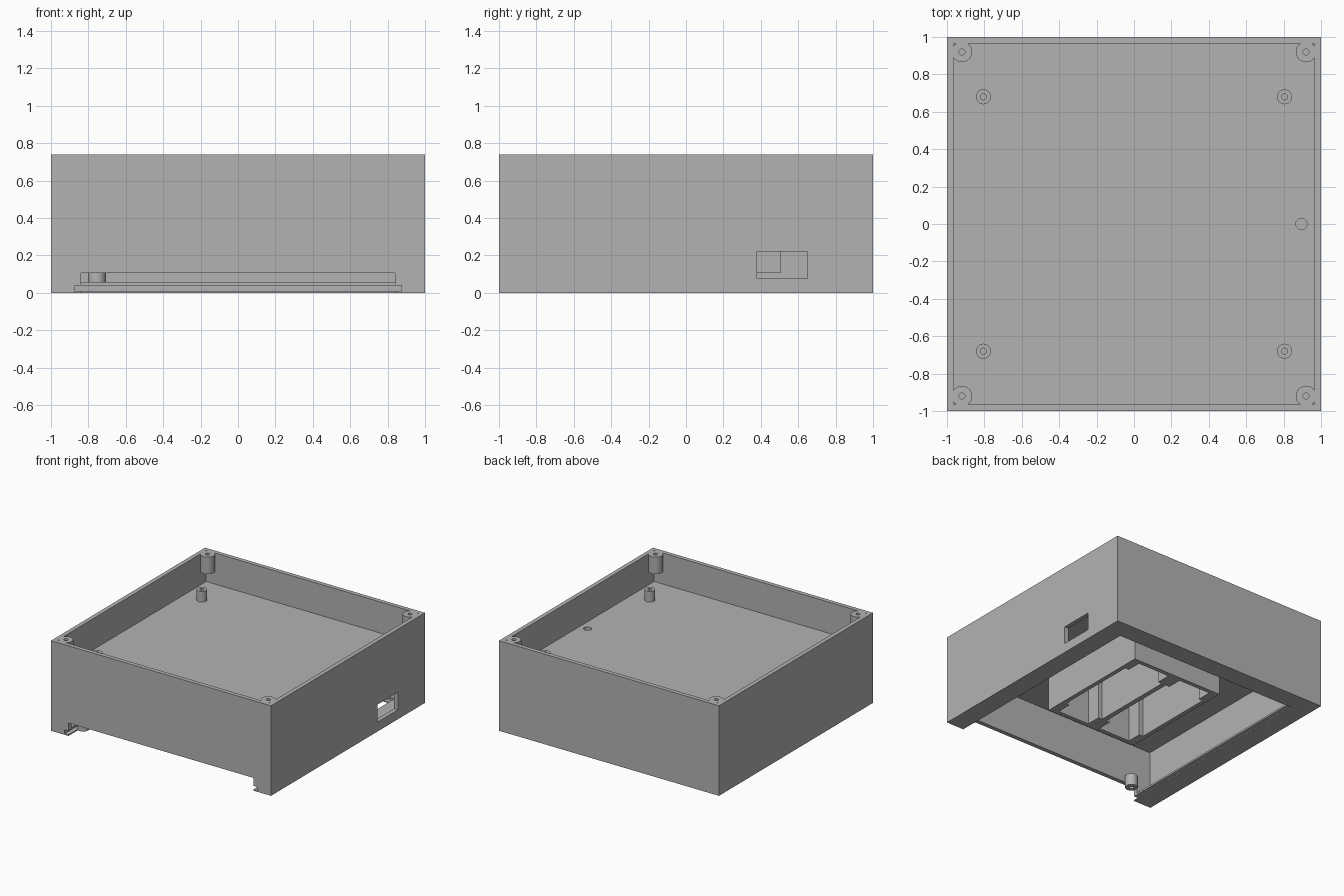
import bpy, bmesh, math

if "Cube" in bpy.data.objects:
    bpy.data.objects.remove(bpy.data.objects["Cube"])

gray = bpy.data.materials.new("plain_gray")
gray.diffuse_color = (0.45, 0.45, 0.45, 1)
gray.use_nodes = True
gray.node_tree.nodes["Principled BSDF"].inputs["Base Color"].default_value = gray.diffuse_color


def make(name, bm):
    bmesh.ops.recalc_face_normals(bm, faces=bm.faces)
    me = bpy.data.meshes.new(name)
    bm.to_mesh(me)
    bm.free()
    me.materials.append(gray)
    ob = bpy.data.objects.new(name, me)
    bpy.context.collection.objects.link(ob)
    return ob


def box(name, x, y, z):
    """Box from (min, max) ranges."""
    bm = bmesh.new()
    bmesh.ops.create_cube(bm, size=1)
    for v in bm.verts:
        v.co = [r[0] if c < 0 else r[1] for c, r in zip(v.co, (x, y, z))]
    return make(name, bm)


def cyl(name, x, y, r, z0, z1, n=32):
    bm = bmesh.new()
    bmesh.ops.create_cone(bm, cap_ends=True, segments=n, radius1=r, radius2=r, depth=z1 - z0)
    bmesh.ops.translate(bm, verts=bm.verts, vec=(x, y, (z0 + z1) / 2))
    return make(name, bm)


def combine(ob, others, op):
    """Apply booleans to ob and discard the helper solids."""
    for o in others:
        m = ob.modifiers.new("cut", 'BOOLEAN')
        m.operation, m.object, m.solver = op, o, 'EXACT'
    bpy.context.view_layer.update()
    ev = ob.evaluated_get(bpy.context.evaluated_depsgraph_get())
    me = bpy.data.meshes.new_from_object(ev)
    ob.modifiers.clear()
    ob.data = me
    for o in others:
        bpy.data.objects.remove(o)


def smooth(ob):
    bpy.ops.object.select_all(action='DESELECT')
    ob.select_set(True)
    bpy.context.view_layer.objects.active = ob
    bpy.ops.object.shade_smooth_by_angle(angle=math.radians(30))


H, IN = 0.74, 0.965            # height, inner wall distance
CEIL, FLOOR = 0.45, 0.485      # middle plate
corners = [(sx, sy) for sx in (-1, 1) for sy in (-1, 1)]

# Case: upper tray, lower bay, bottom opening, lid slot, front cut-out, side window
case = box("case", (-1, 1), (-1, 1), (0, H))
combine(case, [
    box("tray", (-IN, IN), (-IN, IN), (FLOOR, H + 0.1)),
    box("bay", (-IN, IN), (-IN, IN), (0.055, CEIL)),
    box("opening", (-0.84, 0.84), (-1.1, 0.84), (-0.1, 0.08)),
    box("front_cut", (-0.84, 0.84), (-1.1, -0.93), (-0.1, 0.105)),
    box("lid_slot", (-0.875, 0.875), (-1.1, 0.875), (0.01, 0.04)),
    box("window", (0.9, 1.1), (0.38, 0.65), (0.077, 0.222)),
    cyl("wire_hole", 0.895, 0, 0.03, 0.4, 0.6),
], 'DIFFERENCE')

# Corner screw posts, hanging from the top edge
combine(case, [cyl("post", sx * 0.92, sy * 0.92, 0.055, 0.60, H) for sx, sy in corners], 'UNION')
combine(case, [cyl("hole", sx * 0.92, sy * 0.92, 0.016, 0.62, H + 0.1, 20) for sx, sy in corners],
        'DIFFERENCE')
smooth(case)

# Board standoffs on the tray floor
for sx, sy in corners:
    x, y = sx * 0.805, sy * 0.68
    s = cyl("standoff", x, y, 0.04, FLOOR - 0.01, 0.573)
    combine(s, [cyl("hole", x, y, 0.016, FLOOR + 0.005, 0.7, 20)], 'DIFFERENCE')
    smooth(s)

# Battery holder: two bays open downwards
holder = box("battery_holder", (-0.415, 0.415), (-0.505, 0.505), (0.105, CEIL + 0.01))
combine(holder, [box("cell", (cx - 0.18, cx + 0.18), (-0.47, 0.47), (0, CEIL))
                 for cx in (-0.2, 0.2)], 'DIFFERENCE')

# Contact guides at the ends of each bay
for cx in (-0.2, 0.2):
    for sx, sy in corners:
        box("contact_guide", sorted((cx + sx * 0.185, cx + sx * 0.145)),
            sorted((sy * 0.475, sy * 0.35)), (0.105, CEIL + 0.005))

# Lid screw boss behind the front wall
boss = cyl("lid_boss", -0.755, -0.93, 0.048, 0.055, 0.15)
combine(boss, [cyl("hole", -0.755, -0.93, 0.018, 0, 0.13, 20)], 'DIFFERENCE')
combine(boss, [box("trim", (-0.9, -0.6), (-1.1, -0.964), (0.105, 0.2))], 'DIFFERENCE')
smooth(boss)
